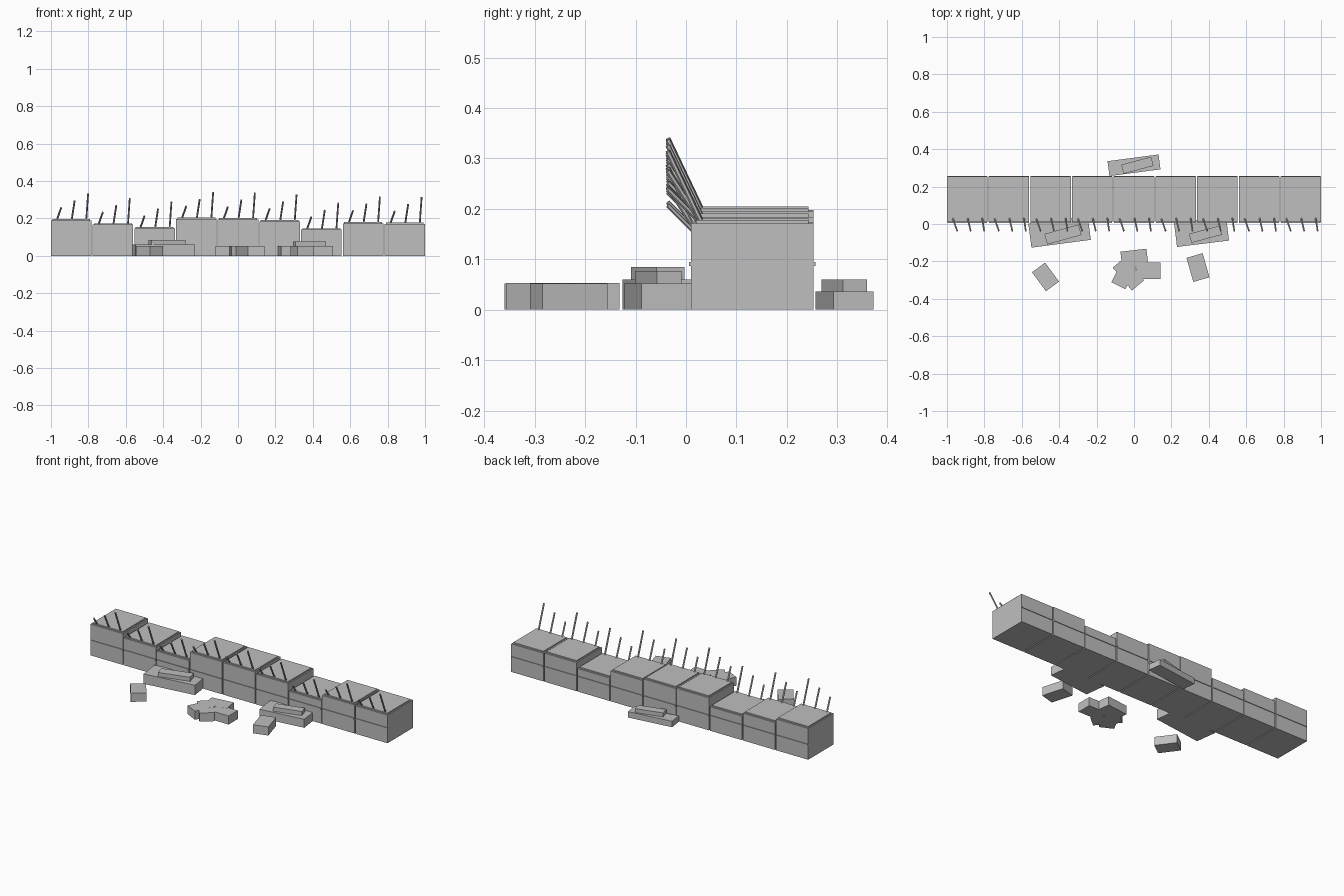
import bpy
from math import radians
from mathutils import Vector, Matrix

cube = bpy.data.objects.get("Cube")
if cube:
    bpy.data.objects.remove(cube, do_unlink=True)

concrete = bpy.data.materials.new("concrete_grey")
concrete.use_nodes = True
GREY = (0.52, 0.52, 0.52, 1)
concrete.diffuse_color = GREY
concrete.node_tree.nodes["Principled BSDF"].inputs["Base Color"].default_value = GREY


def finish(name):
    obj = bpy.context.object
    obj.name = name
    obj.data.materials.append(concrete)
    return obj


def box(name, x, y, z0, z1, length, width, angle=0):
    """Box resting at z0 and turned about the vertical axis."""
    bpy.ops.mesh.primitive_cube_add(size=1, location=(x, y, (z0 + z1) / 2),
                                    rotation=(0, 0, radians(angle)))
    obj = finish(name)
    obj.data.transform(Matrix.Diagonal((length, width, z1 - z0, 1)))
    return obj


def rod(name, start, end, radius):
    start, end = Vector(start), Vector(end)
    axis = end - start
    bpy.ops.mesh.primitive_cylinder_add(vertices=6, radius=radius, depth=axis.length,
                                        location=(start + end) / 2)
    obj = finish(name)
    obj.rotation_euler = axis.to_track_quat('Z', 'Y').to_euler()
    return obj


# Broken wall: body, cap, joint strips and leaning bars per segment
PITCH, WIDTH, DEPTH, MID_Y = 0.2229, 0.217, 0.243, 0.1315
CAP = 0.007
tops = [0.197, 0.173, 0.153, 0.205, 0.202, 0.191, 0.147, 0.181, 0.178]
bars = [(-0.078, 0.024, 0.060), (0.002, 0.016, 0.097), (0.080, 0.010, 0.135)]

for i, top in enumerate(tops):
    x = (i - 4) * PITCH
    box(f"wall_segment_{i + 1}", x, MID_Y, 0, top - CAP, WIDTH, DEPTH)
    box(f"wall_cap_{i + 1}", x, MID_Y, top - CAP, top, WIDTH - 0.014, DEPTH - 0.02)
    for side, sign in (("front", -1), ("back", 1)):
        box(f"joint_strip_{side}_{i + 1}", x, MID_Y + sign * DEPTH / 2,
            0.087, 0.095, WIDTH - 0.004, 0.008)
    for j, (offset, lean, rise) in enumerate(bars):
        rod(f"bar_{i + 1}_{j + 1}", (x + offset, 0.032, top - 0.008),
            (x + offset + lean, -0.036, top + rise), 0.005)

# Fallen slabs, each with a smaller piece on top
box("front_slab_right", -0.398, -0.041, 0, 0.060, 0.32, 0.13, 7.5)
box("front_slab_right_piece", -0.380, -0.056, 0.060, 0.085, 0.19, 0.058, 15.5)
box("front_slab_left", 0.361, -0.041, 0, 0.052, 0.28, 0.13, 7)
box("front_slab_left_piece", 0.382, -0.055, 0.052, 0.077, 0.168, 0.05, 15)
box("back_slab", 0, 0.314, 0, 0.036, 0.275, 0.08, 7.5)
box("back_slab_piece", 0.018, 0.314, 0.036, 0.060, 0.165, 0.05, 15)

# Loose rubble blocks: x, y, length, width, angle
rubble = [(-0.473, -0.283, 0.126, 0.087, -53.6),
          (0.342, -0.233, 0.134, 0.09, -74),
          (0.077, -0.249, 0.13, 0.088, 0),
          (0.002, -0.185, 0.14, 0.09, 6.5),
          (-0.030, -0.267, 0.16, 0.085, -50),
          (-0.054, -0.272, 0.13, 0.084, 63)]
for i, (x, y, length, width, angle) in enumerate(rubble):
    # Slight height differences keep the overlapping tops clean
    box(f"rubble_block_{i + 1}", x, y, 0, 0.052 + i * 0.0002, length, width, angle)
